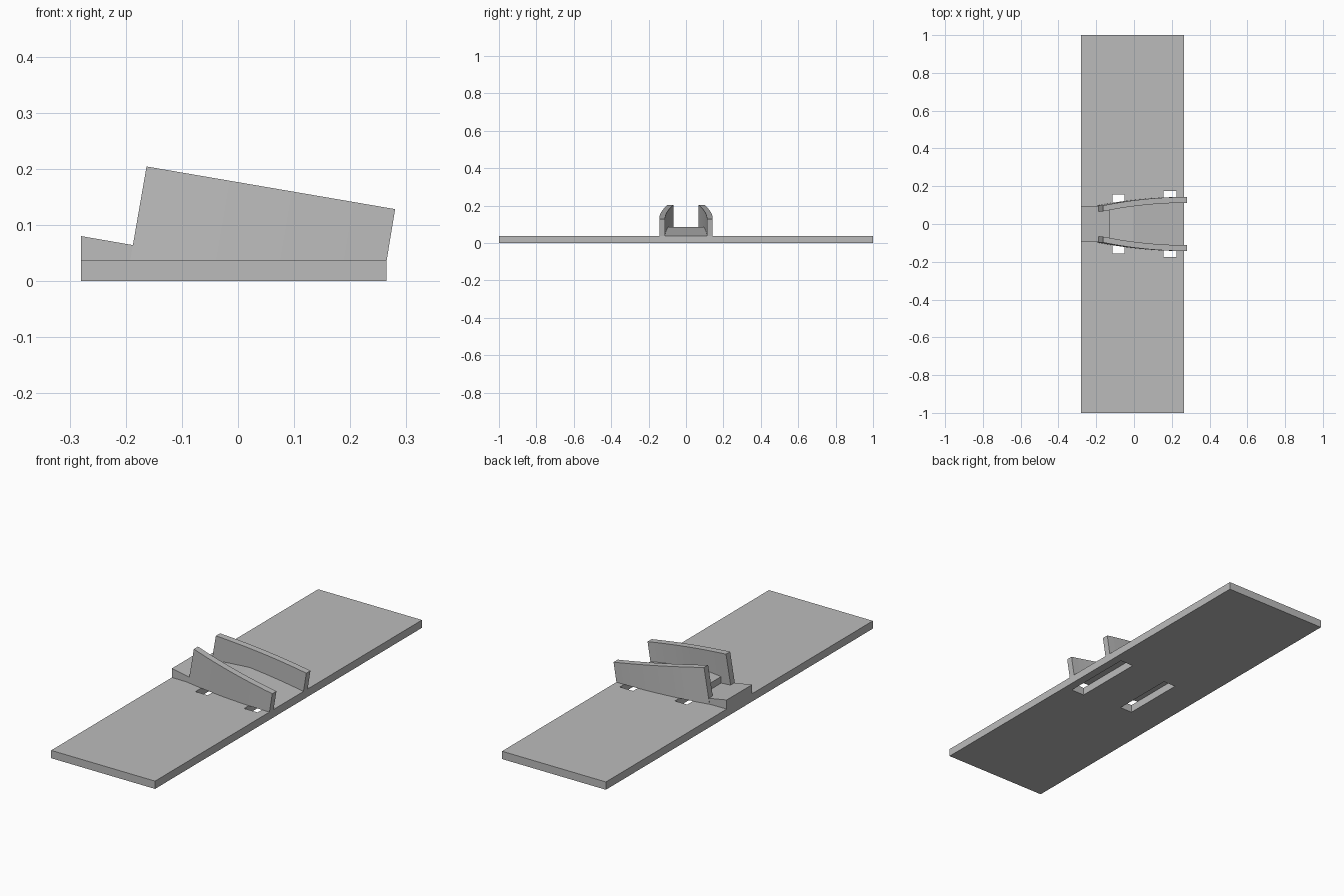
import bpy

cube = bpy.data.objects.get("Cube")
if cube:
    bpy.data.objects.remove(cube, do_unlink=True)

PLATE_TOP = 0.037

grey = bpy.data.materials.new("plain_grey")
grey.use_nodes = True
grey.diffuse_color = (0.5, 0.5, 0.5, 1)
bsdf = next(n for n in grey.node_tree.nodes if n.type == 'BSDF_PRINCIPLED')
bsdf.inputs["Base Color"].default_value = (0.5, 0.5, 0.5, 1)


def add_mesh(name, verts, faces):
    mesh = bpy.data.meshes.new(name)
    mesh.from_pydata(verts, [], faces)
    mesh.materials.append(grey)
    obj = bpy.data.objects.new(name, mesh)
    bpy.context.collection.objects.link(obj)
    return obj


def loft(name, sections):
    """Solid through matching cross-section loops, capped at both ends."""
    n = len(sections[0])
    verts = [p for s in sections for p in s]
    faces = [tuple(range(n)), tuple(range(len(verts) - 1, len(verts) - n - 1, -1))]
    for s in range(len(sections) - 1):
        for i in range(n):
            a, b = s * n + i, s * n + (i + 1) % n
            faces.append((b, a, a + n, b + n))
    obj = add_mesh(name, verts, faces)
    import bmesh
    bm = bmesh.new()
    bm.from_mesh(obj.data)
    bmesh.ops.recalc_face_normals(bm, faces=bm.faces)
    bm.to_mesh(obj.data)
    bm.free()
    return obj


def box(name, x0, x1, y, z0, z1):
    def ring(x):
        return [(x, -y, z0), (x, y, z0), (x, y, z1), (x, -y, z1)]
    return loft(name, [ring(x0), ring(x1)])


# Base plate with two cross slots for straps
plate = box("base_plate", -0.28, 0.265, 1.0, 0, PLATE_TOP)
for name, x0, x1, y in (("rear_slot", -0.115, -0.05, 0.155),
                        ("front_slot", 0.155, 0.225, 0.175)):
    cutter = box(name + "_cutter", x0, x1, y, -0.1, 0.1)
    cutter.hide_render = True
    cutter.hide_viewport = True
    cut = plate.modifiers.new(name, 'BOOLEAN')
    cut.operation = 'DIFFERENCE'
    cut.solver = 'EXACT'
    cut.object = cutter

# Stepped ramp between the rails: x, height, half width
ramp_profile = [(-0.28, 0.08, 0.095), (-0.13, 0.054, 0.097), (-0.13, 0.085, 0.097),
                (-0.005, 0.085, 0.112), (0.265, PLATE_TOP + 0.0005, 0.127)]
loft("ramp", [[(x, -w, PLATE_TOP), (x, w, PLATE_TOP), (x, w, z), (x, -w, z)]
              for x, z, w in ramp_profile])


# Curved, tilted side rails
def mix(a, b, t):
    return a + (b - a) * t


STEPS = 12
THICK = 0.031
for side, name in ((1, "left_rail"), (-1, "right_rail")):
    sections = []
    for i in range(STEPS + 1):
        t = i / STEPS
        outer = 0.098 + 0.045 * (1 - (1 - t) ** 2)
        low_x = mix(-0.192, 0.265, t)
        top_x, top_z = mix(-0.163, 0.28, t), mix(0.204, 0.128, t)
        inner = outer - THICK
        sections.append([(low_x, side * inner, PLATE_TOP), (low_x, side * outer, PLATE_TOP),
                         (top_x, side * outer, top_z), (top_x, side * inner, top_z)])
    loft(name, sections)
